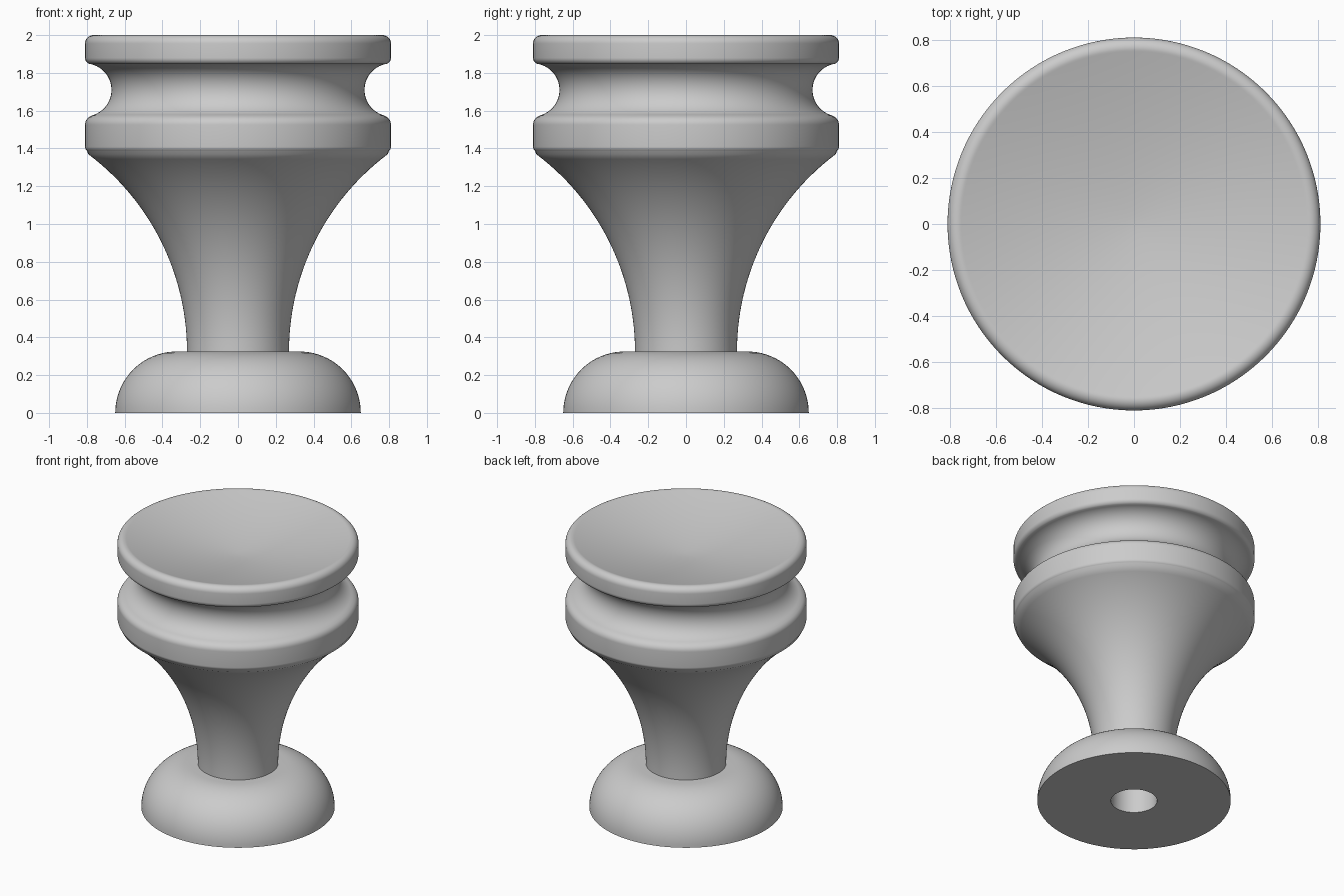
import bpy, bmesh
from math import sin, cos, pi, radians, sqrt

SEGMENTS = 128

cube = bpy.data.objects.get("Cube")
if cube:
    bpy.data.objects.remove(cube, do_unlink=True)

grey = bpy.data.materials.new("plain_grey")
grey.use_nodes = True
grey.diffuse_color = (0.6, 0.6, 0.6, 1)
grey.node_tree.nodes["Principled BSDF"].inputs["Base Color"].default_value = (0.6, 0.6, 0.6, 1)


def arc(cr, cz, radius, start, end, steps):
    """Points (r, z) on a circular arc, angles in degrees."""
    angles = [radians(start + (end - start) * i / steps) for i in range(steps + 1)]
    return [(cr + radius * cos(a), cz + radius * sin(a)) for a in angles]


def lathe(name, profile):
    """Revolve an (r, z) profile around the z axis."""
    bm = bmesh.new()
    verts = [bm.verts.new((r, 0, z)) for r, z in profile]
    edges = [bm.edges.new(pair) for pair in zip(verts, verts[1:])]
    bmesh.ops.spin(bm, geom=verts + edges, cent=(0, 0, 0), axis=(0, 0, 1),
                   angle=2 * pi, steps=SEGMENTS)
    bmesh.ops.remove_doubles(bm, verts=bm.verts, dist=1e-5)
    bmesh.ops.recalc_face_normals(bm, faces=bm.faces)
    mesh = bpy.data.meshes.new(name)
    bm.to_mesh(mesh)
    bm.free()
    mesh.materials.append(grey)
    obj = bpy.data.objects.new(name, mesh)
    bpy.context.collection.objects.link(obj)
    bpy.ops.object.select_all(action="DESELECT")
    obj.select_set(True)
    bpy.context.view_layer.objects.active = obj
    bpy.ops.object.shade_smooth_by_angle(angle=radians(35))
    return obj


# Screw hole, flat underside and rounded foot
profile = [(0, 0.5), (0.155, 0.5), (0.155, 0)]
profile += arc(0.325, 0, 0.325, 0, 90, 20)

# Flaring stem
profile += arc(0.27 + 1.305, 0.325, 1.305, 180, 126.8, 28)

# Lower disc with softened edges
profile += arc(0.78, 1.41, 0.03, -50, 0, 5)
profile += arc(0.76, 1.525, 0.05, 0, 65, 7)

# Round groove
profile += arc(0.81, 1.71, 0.14, 255, 105, 26)

# Upper disc and rolled rim
profile += arc(0.775, 1.88, 0.035, -65, 0, 6)
profile += arc(0.765, 1.955, 0.045, 0, 110, 12)

# Dished top
rim_r, rim_z = profile[-1]
depth = 0.13
for i in range(1, 21):
    t = 1 - i / 20
    profile.append((rim_r * t, rim_z - depth * (1 - t ** 1.6)))

lathe("knob", profile)
